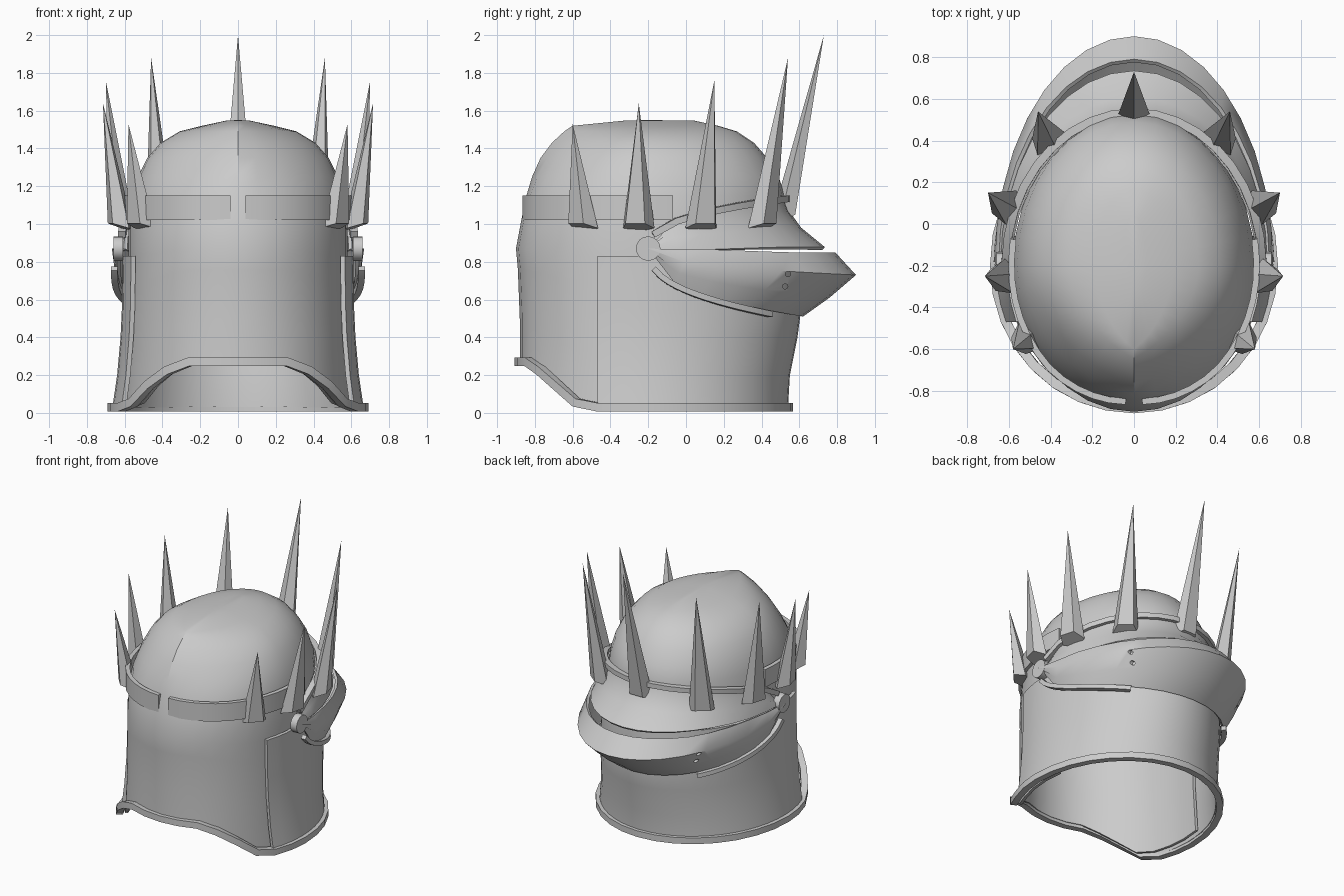
import bpy
import bmesh
from math import sin, cos, pi, radians
from mathutils import Vector, Matrix

cube = bpy.data.objects.get("Cube")
if cube:
    bpy.data.objects.remove(cube)

STEEL = (0.6, 0.6, 0.6, 1)
steel = bpy.data.materials.new("grey_steel")
steel.use_nodes = True
steel.diffuse_color = STEEL
steel.node_tree.nodes["Principled BSDF"].inputs["Base Color"].default_value = STEEL

YC = -0.2       # plan centre shared by all plates
PIVOT_Z = 0.87
SEG = 32
VISOR_SEG = 18


def finish(name, bm, thick=0, smooth=40, cutter=None):
    mesh = bpy.data.meshes.new(name)
    bm.to_mesh(mesh)
    bm.free()
    mesh.materials.append(steel)
    ob = bpy.data.objects.new(name, mesh)
    bpy.context.collection.objects.link(ob)
    bpy.ops.object.select_all(action='DESELECT')
    ob.select_set(True)
    bpy.context.view_layer.objects.active = ob
    if thick:
        mod = ob.modifiers.new("thickness", 'SOLIDIFY')
        mod.thickness, mod.offset = thick, -1
        bpy.ops.object.modifier_apply(modifier=mod.name)
    if cutter:
        mod = ob.modifiers.new("holes", 'BOOLEAN')
        mod.operation, mod.object = 'DIFFERENCE', cutter
        bpy.ops.object.modifier_apply(modifier=mod.name)
    if smooth:
        bpy.ops.object.shade_smooth_by_angle(angle=radians(smooth))
    return ob


def loft(rows, closed):
    """Grid of quads through rows of points, lowest row first."""
    bm = bmesh.new()
    grid = [[bm.verts.new(p) for p in row] for row in rows]
    n = len(grid[0])
    for low, high in zip(grid, grid[1:]):
        for i in range(n if closed else n - 1):
            j = (i + 1) % n
            bm.faces.new((low[i], low[j], high[j], high[i]))
    return bm


def strip(name, pts, thick, height, closed=False):
    """Rectangular bar swept along a path, standing outwards from the helmet."""
    rows, n = [], len(pts)
    for i, p in enumerate(pts):
        a = pts[i - 1] if closed or i else p
        b = pts[(i + 1) % n] if closed or i < n - 1 else p
        out = Vector((p.x, p.y - YC, 0)).normalized()
        up = out.cross(b - a).normalized()
        if up.z < 0:
            up = -up
        rows.append([p + out * thick * u + up * height * v
                     for u, v in ((-.5, -.5), (.5, -.5), (.5, .5), (-.5, .5))])
    if closed:
        rows.append(rows[0])
    bm = loft(rows, True)
    if closed:
        bmesh.ops.remove_doubles(bm, verts=bm.verts, dist=1e-5)
    else:
        bmesh.ops.holes_fill(bm, edges=bm.edges)
    bmesh.ops.recalc_face_normals(bm, faces=bm.faces)
    return finish(name, bm, smooth=30)


def plan(t, a, front, back, keel=0):
    """Egg-shaped plan; t = 0 is the front, keel sharpens the front."""
    c = cos(t)
    if c > 0:
        c = c * (1 - keel) + keel * (1 - abs(sin(t)))
        return a * sin(t), YC + (front - YC) * c
    return a * sin(t), YC - (back - YC) * c


def hem(y):
    """Height of the bottom edge: arched at the front, level behind."""
    return min(0.27, max(0.03, 0.27 - (y + 0.82) * 0.9))


angles = [2 * pi * i / SEG for i in range(SEG)]

# Skull: front plate down to the hem, and the domed top with a front keel
rows = []
for f, a, front in ((0, .615, -.88), (.3, .595, -.88), (.65, .585, -.89),
                    (.8, .58, -.9), (1, .58, -.872)):
    row = []
    for t in angles:
        x, y = plan(t, a, front, 0.53)
        row.append((x, y, hem(y) + (1.02 - hem(y)) * f))
    rows.append(row)
for z, a, front, back, keel in ((1.15, .56, -.845, .525, .05), (1.25, .53, -.815, .49, .15),
                                (1.35, .48, -.77, .43, .25), (1.43, .41, -.71, .36, .3),
                                (1.49, .31, -.645, .27, .35), (1.52, .19, -.6, .17, .35),
                                (1.548, .06, -.32, .04, .2)):
    rows.append([(*plan(t, a, front, back, keel), z) for t in angles])
bm = loft(rows, True)
bm.verts.ensure_lookup_table()
top = list(bm.verts)[-SEG:]
pole = bm.verts.new((0, -0.22, 1.55))
for i in range(SEG):
    bm.faces.new((top[i], top[(i + 1) % SEG], pole))
hidden = [f for f in bm.faces
          if f.calc_center_median().y > -0.05 and f.calc_center_median().z < 1.0]
bmesh.ops.delete(bm, geom=hidden, context='FACES')
finish("skull", bm, thick=0.02, smooth=32)

# Neck guard: overlapping plate wrapped round the rear, flared at the hem
rows = []
for z, a, back in ((.03, .665, .54), (.2, .64, .55), (.4, .622, .59),
                   (.55, .615, .61), (.83, .61, .58)):
    rows.append([])
    for i in range(SEG + 1):
        t = radians(68) + radians(224) * i / SEG
        x, y = plan(t, a, -.92, back)
        rows[-1].append((x, y, z))
finish("neck_guard", loft(rows, False), thick=0.025)

# Hem trim
path = []
for t in angles:
    x, y = plan(t, .668, -.885, .545)
    path.append(Vector((x, y, hem(y))))
strip("hem_trim", path, 0.045, 0.045, closed=True)

# Brow bands, sinking into the skull at the centre
for side, label in ((1, "left"), (-1, "right")):
    path = []
    for i in range(13):
        t = radians(4 + 96 * i / 12)
        grow = 0.026 * min(1, t / radians(42)) - 0.018
        x, y = plan(t, .58 + grow, -.868 - grow, .53)
        path.append(Vector((side * x, y, 1.085)))
    strip(label + "_brow_band", path, 0.03, 0.13)


# Visor: curves that sweep from pivot to pivot round the rear
def visor_row(a, reach, z, p=0.38, slit=0, lo=-90, hi=90):
    row = []
    for i in range(VISOR_SEG + 1):
        t = radians(lo + (hi - lo) * i / VISOR_SEG)
        c = max(0, cos(t))
        h = PIVOT_Z - 0.005 + slit * min(1, max(0, c - 0.34) * 2.5) if slit \
            else PIVOT_Z + (z - PIVOT_Z) * c ** p
        row.append(Vector((-a * sin(t), YC + reach * c, h)))
    return row


# Breathing holes
bm = bmesh.new()
for y, z in ((.54, .735), (.525, .67)):
    place = Matrix.Translation((0, y, z)) @ Matrix.Rotation(pi / 2, 4, 'Y')
    bmesh.ops.create_cone(bm, cap_ends=True, segments=10, radius1=.014, radius2=.014,
                          depth=2, matrix=place)
cutter = finish("hole_cutter", bm, smooth=0)
cutter.hide_render = True

lower = [visor_row(.645, .82, .51), visor_row(.66, .96, .61),
         visor_row(.668, 1.1, .73), visor_row(.65, .99, 0, slit=-.015)]
finish("lower_visor", loft(lower, False), thick=0.02, smooth=50, cutter=cutter)
bpy.data.objects.remove(cutter)

upper = [visor_row(.64, .935, 0, slit=.013), visor_row(.63, .81, .98),
         visor_row(.61, .745, 1.07), visor_row(.605, .725, 1.13)]
finish("upper_visor", loft(upper, False), thick=0.02, smooth=50)

# Visor trims
strip("upper_visor_trim", visor_row(.615, .735, 1.135, lo=-88, hi=88), 0.04, 0.035)
for lo, hi, label in ((-88, -38, "left"), (38, 88, "right")):
    strip(label + "_lower_visor_trim", visor_row(.655, .82, .49, lo=lo, hi=hi), 0.035, 0.03)

# Pivot discs
for side, label in ((1, "left"), (-1, "right")):
    bm = bmesh.new()
    place = Matrix.Translation((side * .635, YC, PIVOT_Z)) @ Matrix.Rotation(pi / 2, 4, 'Y')
    bmesh.ops.create_cone(bm, cap_ends=True, segments=16, radius1=.065, radius2=.065,
                          depth=.05, matrix=place)
    finish(label + "_pivot", bm, smooth=30)


# Crown spikes: five-sided, flat face outwards, leaning out on a tilted base
def spike(name, base, tip):
    base = Vector(base)
    out = Vector((base.x, base.y + 0.1, 0)).normalized()
    side = Vector((-out.y, out.x, 0))
    tilted = out * 0.8 + Vector((0, 0, 0.25))
    bm = bmesh.new()
    ring = []
    for i in range(5):
        t = pi + 2 * pi * i / 5
        ring.append(bm.verts.new(base + (tilted * cos(t) + side * sin(t)) * 0.09))
    apex = bm.verts.new(tip)
    bm.faces.new(ring[::-1])
    for i in range(5):
        bm.faces.new((ring[i], ring[(i + 1) % 5], apex))
    finish(name, bm, smooth=0)


spike("rear_spike", (0, .52, 1.03), (0, .73, 2.0))
for label, (bx, by), (tx, ty, tz) in (
        ("rear_side", (.41, .4), (.46, .54, 1.88)),
        ("side", (.61, .085), (.70, .15, 1.76)),
        ("front_side", (.62, -.255), (.715, -.25, 1.64)),
        ("front", (.51, -.545), (.58, -.6, 1.53))):
    for s, hand in ((1, "left"), (-1, "right")):
        spike(f"{hand}_{label}_spike", (s * bx, by, .985), (s * tx, ty, tz))
